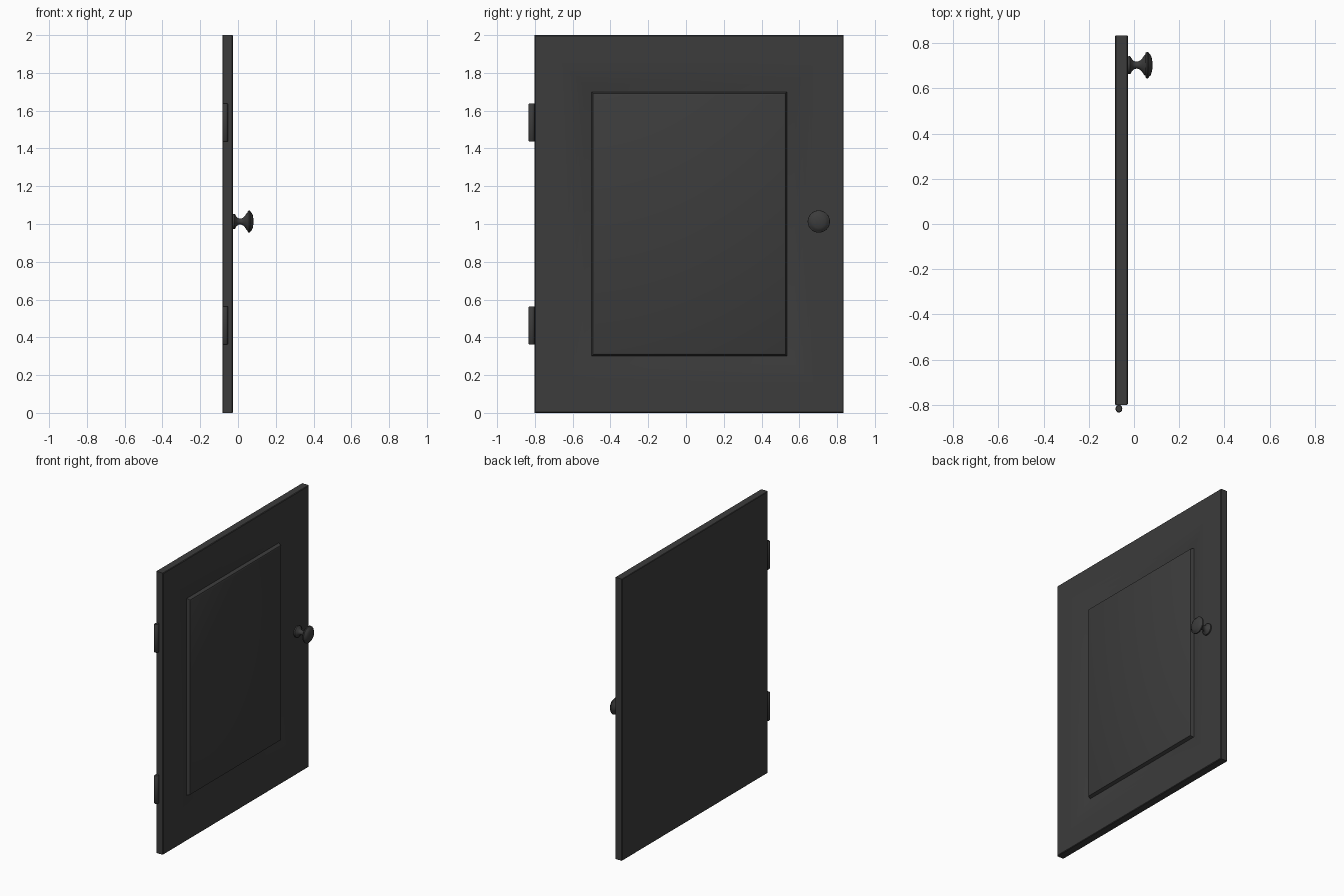
import bpy, bmesh, math

if "Cube" in bpy.data.objects:
    bpy.data.objects.remove(bpy.data.objects["Cube"])

dark = bpy.data.materials.new("dark_paint")
dark.diffuse_color = (0.045, 0.045, 0.045, 1)
dark.use_nodes = True
dark.node_tree.nodes["Principled BSDF"].inputs["Base Color"].default_value = dark.diffuse_color


def make_object(name, bm, angle):
    bmesh.ops.recalc_face_normals(bm, faces=bm.faces)
    mesh = bpy.data.meshes.new(name)
    bm.to_mesh(mesh)
    bm.free()
    mesh.materials.append(dark)
    ob = bpy.data.objects.new(name, mesh)
    bpy.context.collection.objects.link(ob)
    bpy.ops.object.select_all(action='DESELECT')
    ob.select_set(True)
    bpy.context.view_layer.objects.active = ob
    bpy.ops.object.shade_smooth_by_angle(angle=math.radians(angle))
    return ob


def skin(bm, rings):
    """Join successive vertex rings and cap both ends."""
    for a, b in zip(rings, rings[1:]):
        n = len(a)
        for i in range(n):
            j = (i + 1) % n
            bm.faces.new((a[i], a[j], b[j], b[i]))
    bm.faces.new(rings[0])
    bm.faces.new(rings[-1])


# Door panel: rectangular rings (inset, x) from the back, over the sloping
# frame, into the groove and up onto the raised centre panel
Y0, Y1, Z0, Z1 = -0.801, 0.835, 0.0, 2.0
profile = [(0.003, -0.083), (0, -0.080), (0, -0.031), (0.004, -0.027),
           (0.14, -0.027), (0.18, -0.029), (0.22, -0.034),
           (0.26, -0.042), (0.297, -0.053),
           (0.301, -0.053), (0.309, -0.031), (0.318, -0.027)]
bm = bmesh.new()
rings = []
for d, x in profile:
    rings.append([bm.verts.new((x, y, z)) for y, z in
                  ((Y0 + d, Z0 + d), (Y1 - d, Z0 + d),
                   (Y1 - d, Z1 - d), (Y0 + d, Z1 - d))])
skin(bm, rings)
make_object("door_panel", bm, 25)

# Knob: turned profile (x, radius) around the x axis
knob = [(-0.031, 0.039), (-0.018, 0.040), (-0.014, 0.036), (-0.008, 0.025),
        (0.002, 0.017), (0.014, 0.015), (0.026, 0.020), (0.037, 0.031),
        (0.045, 0.043), (0.050, 0.047), (0.052, 0.055), (0.057, 0.059),
        (0.063, 0.058), (0.067, 0.051), (0.073, 0.046), (0.078, 0.034),
        (0.081, 0.018), (0.082, 0.006)]
bm = bmesh.new()
rings = []
SEG = 32
for x, r in knob:
    rings.append([bm.verts.new((x, 0.703 + r * math.cos(t), 1.013 + r * math.sin(t)))
                  for t in (2 * math.pi * i / SEG for i in range(SEG))])
skin(bm, rings)
make_object("knob", bm, 40)

# Hinge barrels: slim pins with eased ends
for name, zc in (("lower_hinge", 0.463), ("upper_hinge", 1.537)):
    bm = bmesh.new()
    rings = []
    for dz, s in ((-0.1, 0.8), (-0.096, 1), (0.096, 1), (0.1, 0.8)):
        rings.append([bm.verts.new((-0.067 + 0.0152 * s * math.sin(t),
                                    -0.8175 + 0.0175 * s * math.cos(t), zc + dz))
                      for t in (2 * math.pi * i / 12 for i in range(12))])
    skin(bm, rings)
    make_object(name, bm, 40)
